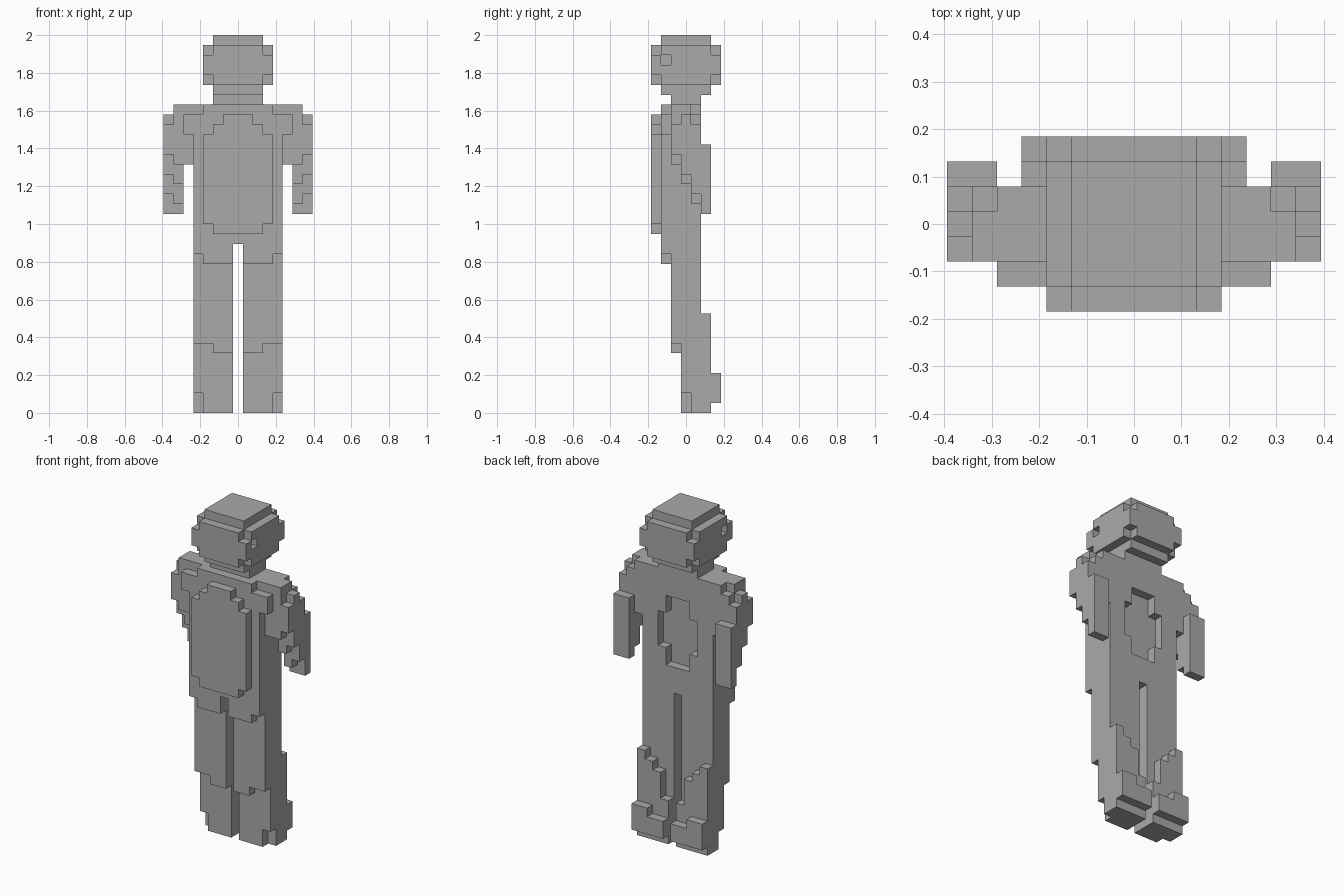
import bpy
import bmesh
from mathutils import Vector

if "Cube" in bpy.data.objects:
    bpy.data.objects.remove(bpy.data.objects["Cube"], do_unlink=True)

UNIT = 2 / 38  # edge of one block

grey = bpy.data.materials.new("plain_grey")
grey.use_nodes = True
COLOUR = (0.4, 0.4, 0.4, 1)
grey.diffuse_color = COLOUR
grey.node_tree.nodes["Principled BSDF"].inputs["Base Color"].default_value = COLOUR


def box(x0, x1, y0, y1, z0, z1):
    """Blocks in an inclusive x and y range, from height z0 up to z1."""
    return {(x, y, z) for x in range(x0, x1 + 1)
            for y in range(y0, y1 + 1) for z in range(z0, z1)}


def slab(half, y0, y1, z0, z1):
    """Box centred on x."""
    return box(-half, half, y0, y1, z0, z1)


def mirrored(cells):
    return {(-x, y, z) for x, y, z in cells}


def build(name, cells):
    """Skin a set of blocks with its outer faces, merged where flat."""
    bm = bmesh.new()
    verts = {}

    def corner(p):
        key = tuple(round(2 * c) for c in p)
        if key not in verts:
            verts[key] = bm.verts.new(p * UNIT)
        return verts[key]

    for cell in sorted(cells):
        centre = Vector(cell) + Vector((0, 0, 0.5))
        for axis in range(3):
            for sign in (-1, 1):
                n = Vector((0, 0, 0))
                n[axis] = sign
                if tuple(int(a + b) for a, b in zip(cell, n)) in cells:
                    continue
                u = Vector((0, 0, 0))
                u[(axis + 1) % 3] = 0.5
                v = n.cross(u)
                mid = centre + n / 2
                bm.faces.new([corner(mid + s * u + t * v) for s, t in
                              ((-1, -1), (1, -1), (1, 1), (-1, 1))])
    bmesh.ops.dissolve_limit(bm, angle_limit=0.01, verts=bm.verts[:],
                             edges=bm.edges[:])
    mesh = bpy.data.meshes.new(name)
    bm.to_mesh(mesh)
    bm.free()
    mesh.materials.append(grey)
    obj = bpy.data.objects.new(name, mesh)
    bpy.context.collection.objects.link(obj)


def build_pair(name, cells):
    build("left_" + name, cells)
    build("right_" + name, mirrored(cells))


# Head: bevelled corners, a flat cap and a socket on each side
head = slab(3, -3, 3, 33, 37) | slab(2, -2, 2, 37, 38)
for x in (-3, 3):
    head -= {(x, y, z) for y in (-3, 3) for z in (33, 36)}
    head.discard((x, -2, 35))
build("head", head)

# Neck
build("neck", slab(2, -2, 2, 32, 33) | slab(2, -1, 1, 31, 32))

# Torso: core, chest, hip skirt, and a stepped recess in the back
torso = slab(4, -1, 1, 17, 31) | slab(5, -1, 1, 25, 31)
torso |= slab(4, -2, -2, 17, 28) | slab(5, -2, -2, 28, 30) | slab(3, -2, -2, 30, 31)
torso -= slab(1, 1, 1, 20, 28) | slab(2, 1, 1, 22, 26)
build("torso", torso)

# Belly plate with stepped ends
belly = slab(2, -3, -3, 18, 29) | slab(3, -3, -3, 19, 28) | slab(1, -3, -3, 29, 30)
build("belly_plate", belly)

# Arms: the front edge steps backwards on the way down
arm = box(6, 6, -1, 0, 30, 31) | box(6, 6, -1, 1, 27, 30)
arm |= box(7, 7, -1, 1, 27, 29) | box(7, 7, 0, 0, 29, 30)
for x, top in ((6, 25), (7, 26)):
    arm |= box(x, x, -1, 2, top, 27)
    for step in range(3):
        high = top - 2 * step
        arm |= box(x, x, step, 2, max(20, high - 2), high)
    arm |= box(x, x, 2, 2, 20, 21)
build_pair("arm", arm)

# Legs: thigh skirt in front, shin, and a stepped calf behind
leg = box(1, 4, 0, 1, 0, 17) - box(4, 4, 0, 0, 0, 2)
leg |= box(1, 4, -1, -1, 7, 17) | box(1, 2, -1, -1, 6, 7)
leg |= box(1, 4, -2, -2, 16, 17) | box(1, 3, -2, -2, 15, 16)
for x, top in ((1, 5), (2, 8), (3, 9), (4, 10)):
    leg |= box(x, x, 2, 2, 0, top)
build_pair("leg", leg)

# Heels
build_pair("heel", box(1, 4, 3, 3, 1, 3) | box(3, 4, 3, 3, 3, 4))
